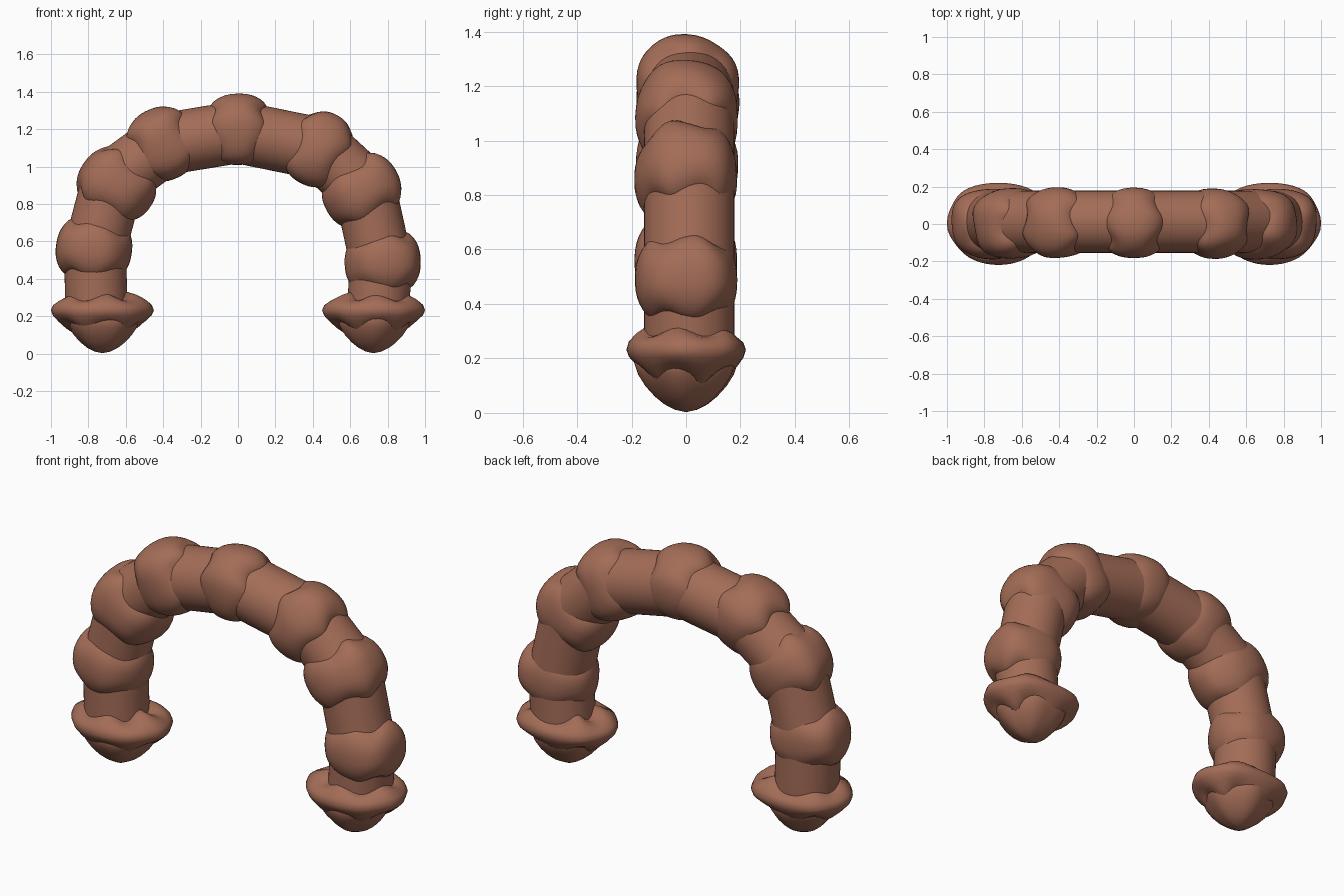
import bpy
import bmesh
from math import sin, cos, pi, copysign
from mathutils import Vector, Matrix

cube = bpy.data.objects.get("Cube")
if cube:
    bpy.data.objects.remove(cube)

clay = bpy.data.materials.new("reddish_brown_clay")
clay.use_nodes = True
COLOUR = (0.37, 0.152, 0.096, 1)
clay.diffuse_color = COLOUR
clay.node_tree.nodes["Principled BSDF"].inputs["Base Color"].default_value = COLOUR

SIDES = 48
ANGLES = [2 * pi * i / SIDES for i in range(SIDES)]
Y = 0.012  # depth offset of the tube


def loft(name, rings, matrix):
    """Skin a list of closed rings, cap both ends and shade smooth."""
    bm = bmesh.new()
    loops = [[bm.verts.new(matrix @ Vector(p)) for p in ring] for ring in rings]
    for a, b in zip(loops, loops[1:]):
        for i in range(SIDES):
            j = (i + 1) % SIDES
            bm.faces.new((a[i], a[j], b[j], b[i]))
    bm.faces.new(loops[0])
    bm.faces.new(loops[-1])
    bmesh.ops.recalc_face_normals(bm, faces=bm.faces)
    mesh = bpy.data.meshes.new(name)
    bm.to_mesh(mesh)
    bm.free()
    obj = bpy.data.objects.new(name, mesh)
    bpy.context.collection.objects.link(obj)
    mesh.materials.append(clay)
    bpy.ops.object.select_all(action="DESELECT")
    obj.select_set(True)
    bpy.context.view_layer.objects.active = obj
    bpy.ops.object.shade_smooth_by_angle(angle=0.8)


def frame(centre, direction):
    """Local z follows the arch, local y stays in depth."""
    z = direction.normalized()
    y = Vector((0, 1, 0))
    m = Matrix((y.cross(z), y, z)).transposed().to_4x4()
    m.translation = centre
    return m


def squircle(a, power):
    """Point on a slightly squared unit circle."""
    c, s = cos(a), sin(a)
    return copysign(abs(c) ** power, c), copysign(abs(s) ** power, s)


def knuckle(name, centre, direction, half, radius, phase):
    """Lumpy collar covering a joint of the tube."""
    rings = []
    for k in range(15):
        t = -1 + k / 7
        swell = 0.6 + 0.4 * (1 - abs(t) ** 2.4) ** 0.75
        ring = []
        for a in ANGLES:
            c, s = squircle(a, 0.87)
            lump = 1 + 0.02 * sin(3 * a + phase + t) + 0.015 * cos(5 * a - phase)
            wave = 1 + 0.1 * cos(4 * a + 2 * phase)
            ring.append((radius * swell * lump * c,
                         0.188 * swell * lump * s, half * t * wave))
        rings.append(ring)
    loft(name, rings, frame(centre, direction))


# Arch path as x, z of each joint
path = [(-0.755, 0.18), (-0.765, 0.56), (-0.67, 0.92), (-0.395, 1.12),
        (0, 1.185), (0.44, 1.095), (0.68, 0.875), (0.765, 0.49), (0.745, 0.18)]
points = [Vector((x, Y, z)) for x, z in path]

# Straight tube sections
circle = [(0.166 * cos(a), 0.166 * sin(a)) for a in ANGLES]
for n, (a, b) in enumerate(zip(points, points[1:])):
    loft(f"arch_tube_{n + 1}",
         [[(x, y, z) for x, y in circle] for z in (0, (b - a).length)],
         frame(a, b - a))

# Lumpy joints: shift in x and z, half length, radius
joints = [(-0.008, 0, 0.145, 0.203), (0.02, -0.015, 0.155, 0.212),
          (-0.01, 0.002, 0.15, 0.197), (0, 0.012, 0.145, 0.19),
          (-0.01, -0.005, 0.145, 0.205), (-0.02, -0.005, 0.15, 0.214),
          (0.012, 0, 0.145, 0.203)]
for n, (dx, dz, half, radius) in enumerate(joints):
    before, here, after = points[n:n + 3]
    tangent = (here - before).normalized() + (after - here).normalized()
    centre = Vector((here.x + dx, 0.003, here.z + dz))
    knuckle(f"joint_lump_{n + 1}", centre, tangent, half, radius, 1.1 * n)

# End caps: a wide uneven rim over a blunt rounded stone, as radius factor and z
RIM = [(0.5, 0.12), (0.72, 0.15), (0.86, 0.178), (0.96, 0.205), (1, 0.232),
       (0.96, 0.26), (0.84, 0.284), (0.68, 0.3), (0.5, 0.306)]
STONE = [(0.03, 0.004), (0.22, 0.012), (0.42, 0.032), (0.6, 0.06),
         (0.78, 0.098), (0.92, 0.14), (1, 0.185), (0.92, 0.235)]
for side, sx in (("right", -1), ("left", 1)):
    place = Matrix.Translation((0.725 * sx, 0, 0))
    rim = []
    for r, z in RIM:
        ring = []
        for a in ANGLES:
            c, s = squircle(a, 0.92)
            lump = 1 + 0.02 * cos(6 * a)
            fuller_back = 1 + 0.08 * s * (1 - c * c)
            dip = 0.05 * cos(5 * a + 1) * (1 - r)
            ring.append((0.27 * r * lump * c * (1 + 0.12 * s * abs(s)),
                         0.213 * r * s * (1 + 0.03 * fuller_back),
                         z + dip))
        rim.append(ring)
    loft(f"{side}_cap_rim", rim, place)
    stone = []
    for r, z in STONE:
        lumps = [0.195 * r * (1 + 0.035 * cos(5 * a + sx)) for a in ANGLES]
        stone.append([(w * cos(a), 0.95 * w * sin(a), z)
                      for a, w in zip(ANGLES, lumps)])
    loft(f"{side}_cap_stone", stone, place)
